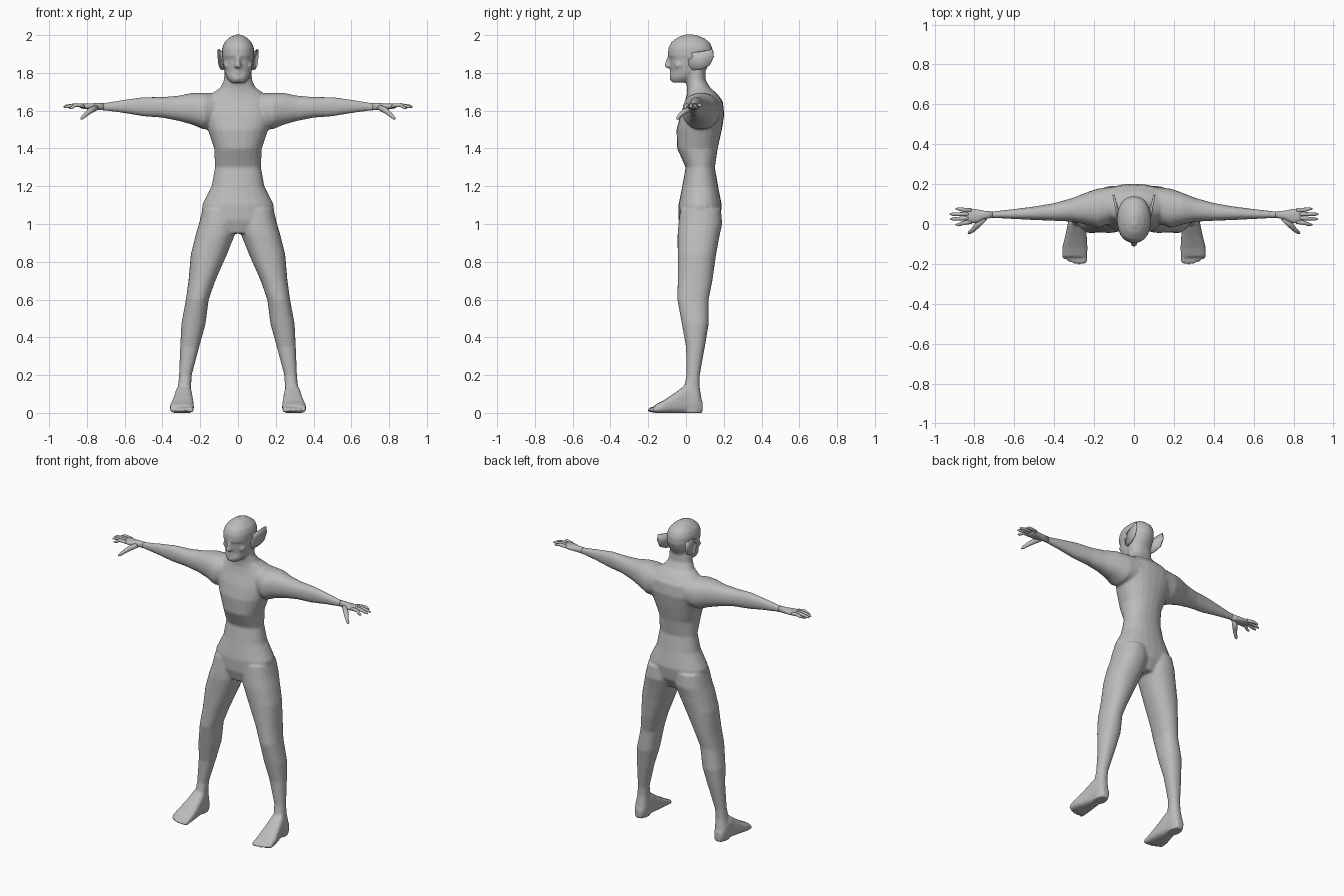
import bpy, bmesh, math
from mathutils import Vector

skin = bpy.data.materials.new("plain grey skin")
skin.diffuse_color = (0.5, 0.5, 0.5, 1)
N = 24


def skin_rings(bm, rings):
    """Bridge closed vertex rings and cap both ends."""
    vs = [[bm.verts.new(p) for p in r] for r in rings]
    n = len(vs[0])
    for a, b in zip(vs, vs[1:]):
        for i in range(n):
            bm.faces.new((a[i], a[(i + 1) % n], b[(i + 1) % n], b[i]))
    bm.faces.new(vs[0])
    bm.faces.new(vs[-1])


def loft(bm, axis, secs, sides=(1,), power=0.9):
    """Oval sections (t, a0, a1, b0, b1) along the given axis."""
    for s in sides:
        rings = []
        for t, a0, a1, b0, b1 in secs:
            ring = []
            for i in range(N):
                w = 2 * math.pi * i / N
                c, d = math.cos(w), math.sin(w)
                a = (a0 + a1) / 2 + (a1 - a0) / 2 * math.copysign(abs(c) ** power, c)
                b = (b0 + b1) / 2 + (b1 - b0) / 2 * math.copysign(abs(d) ** power, d)
                p = {"x": (t, a, b), "y": (a, t, b), "z": (a, b, t)}[axis]
                ring.append((p[0] * s, p[1], p[2]))
            rings.append(ring)
        skin_rings(bm, rings)


def tube(bm, pts, sides=(1, -1), n=10):
    """Round tube through points (x, y, z, radius)."""
    for s in sides:
        ps = [Vector((p[0] * s, p[1], p[2])) for p in pts]
        q = (ps[-1] - ps[0]).to_track_quat("Z", "Y")
        skin_rings(bm, [[p + q @ Vector((math.cos(2 * math.pi * i / n) * r[3],
                                         math.sin(2 * math.pi * i / n) * r[3], 0))
                         for i in range(n)] for p, r in zip(ps, pts)])


def finish(bm, name):
    bmesh.ops.recalc_face_normals(bm, faces=bm.faces)
    for f in bm.faces:
        f.smooth = True
    me = bpy.data.meshes.new(name)
    bm.to_mesh(me)
    bm.free()
    me.materials.append(skin)
    ob = bpy.data.objects.new(name, me)
    bpy.context.collection.objects.link(ob)
    return ob


BOTH = (1, -1)
body = bmesh.new()

# torso and neck
loft(body, "z", [(z, -w, w, a, b) for z, w, a, b in [
    (.95, .10, -.02, .14), (1.02, .19, -.04, .18), (1.10, .19, -.04, .19),
    (1.20, .14, -.02, .17), (1.30, .122, -.002, .153), (1.40, .126, -.047, .168),
    (1.50, .16, -.05, .19), (1.58, .19, -.03, .203), (1.65, .185, -.005, .195),
    (1.69, .14, .005, .165), (1.72, .095, .005, .13), (1.76, .075, .0, .105),
    (1.84, .07, .0, .10)]])

# legs
loft(body, "z", [
    (1.08, .005, .188, -.03, .185), (1.00, .004, .207, -.04, .192),
    (.94, .018, .225, -.045, .178), (.84, .058, .25, -.044, .16),
    (.70, .12, .262, -.044, .14), (.60, .155, .276, -.046, .12),
    (.47, .172, .30, -.022, .12), (.35, .205, .306, .0, .10),
    (.20, .245, .312, .003, .073), (.14, .248, .318, -.01, .072),
    (.06, .245, .33, -.02, .085), (0, .25, .325, -.02, .085)], BOTH)

# feet and toes
loft(body, "y", [
    (.088, .265, .31, .0, .06), (.06, .25, .325, -.002, .11),
    (.0, .243, .332, -.002, .15), (-.06, .237, .345, -.002, .105),
    (-.12, .233, .36, -.002, .065), (-.165, .235, .36, -.002, .042)], BOTH, 0.65)
for i, tip in enumerate((-.198, -.203, -.2, -.19, -.175)):
    x = .25 + i * .0245
    r = .016 if i == 0 else .0125
    tube(body, [(x, -.14, .022, r), (x, tip + .012, .016, r), (x, tip, .013, r * .6)])

# arms
loft(body, "x", [
    (.08, .02, .19, 1.52, 1.69), (.18, -.02, .178, 1.50, 1.695),
    (.24, -.003, .158, 1.525, 1.695), (.31, .012, .13, 1.545, 1.68),
    (.40, .016, .105, 1.563, 1.672), (.50, .02, .088, 1.57, 1.672),
    (.60, .025, .075, 1.587, 1.658), (.70, .03, .064, 1.60, 1.642),
    (.745, .028, .064, 1.604, 1.64)], BOTH)

# head
loft(body, "z", [(z, -w, w, a, b) for z, w, a, b in [
    (1.75, .04, -.075, .01), (1.775, .06, -.085, .06), (1.805, .072, -.078, .10),
    (1.85, .08, -.084, .125), (1.875, .082, -.086, .135), (1.89, .085, -.096, .14),
    (1.93, .085, -.094, .14), (1.96, .074, -.08, .127), (1.985, .05, -.05, .095),
    (2.002, .018, -.01, .05)]])
# nose, lips, chin
loft(body, "z", [(1.885, -.01, .01, -.1, -.06), (1.85, -.014, .014, -.112, -.06),
                 (1.832, -.02, .02, -.115, -.06), (1.825, -.012, .012, -.095, -.06)])
for z, w, y in ((1.808, .028, -.09), (1.794, .026, -.09), (1.768, .03, -.092)):
    loft(body, "x", [(-w, -.07, -.055, z - .004, z + .004), (0, y, -.05, z - .009, z + .009),
                     (w, -.07, -.055, z - .004, z + .004)])
# cheekbones
tube(body, [(.045, -.05, 1.85, .012), (.055, -.045, 1.84, .02), (.066, -.02, 1.84, .014)])

ob = finish(body, "body")
m = ob.modifiers.new("union", "REMESH")
m.mode = "VOXEL"
m.voxel_size = .007
m.use_smooth_shade = True
m = ob.modifiers.new("soften", "SMOOTH")
m.factor = .5
m.iterations = 6

# hands: palm, four fingers, thumb
hands = bmesh.new()
loft(hands, "x", [(.71, .031, .063, 1.602, 1.641), (.75, .025, .066, 1.604, 1.64),
                  (.79, .006, .074, 1.606, 1.638), (.83, .004, .077, 1.612, 1.638),
                  (.84, .01, .07, 1.618, 1.634)], BOTH)
for y0, y1, tip, z in ((.012, -.004, .895, 1.612), (.031, .025, .922, 1.617),
                       (.05, .049, .925, 1.62), (.068, .076, .895, 1.622)):
    tube(hands, [(.815, y0, 1.626, .011), (.86, (y0 + y1) / 2, 1.63, .01),
                 (tip - .015, y1, z + .004, .008), (tip, y1, z, .003)])
tube(hands, [(.75, .03, 1.618, .016), (.785, -.005, 1.598, .015),
             (.808, -.03, 1.578, .011), (.825, -.043, 1.562, .009), (.832, -.048, 1.555, .003)])
finish(hands, "hands")

# pointed ears, cupped plates flaring backwards
ears = bmesh.new()
outline = [(.01, 1.885), (.03, 1.907), (.08, 1.913), (.142, 1.925), (.146, 1.885),
           (.125, 1.84), (.08, 1.82), (.035, 1.815), (.015, 1.84)]
for s in BOTH:
    rim = [ears.verts.new((s * (.076 + .2 * (y - .01)), y, z)) for y, z in outline]
    mid = ears.verts.new((s * .079, .065, 1.868))
    for i in range(len(rim)):
        ears.faces.new((rim[i], rim[(i + 1) % len(rim)], mid))
ob = finish(ears, "ears")
m = ob.modifiers.new("thickness", "SOLIDIFY")
m.thickness = .01
m.offset = 0
